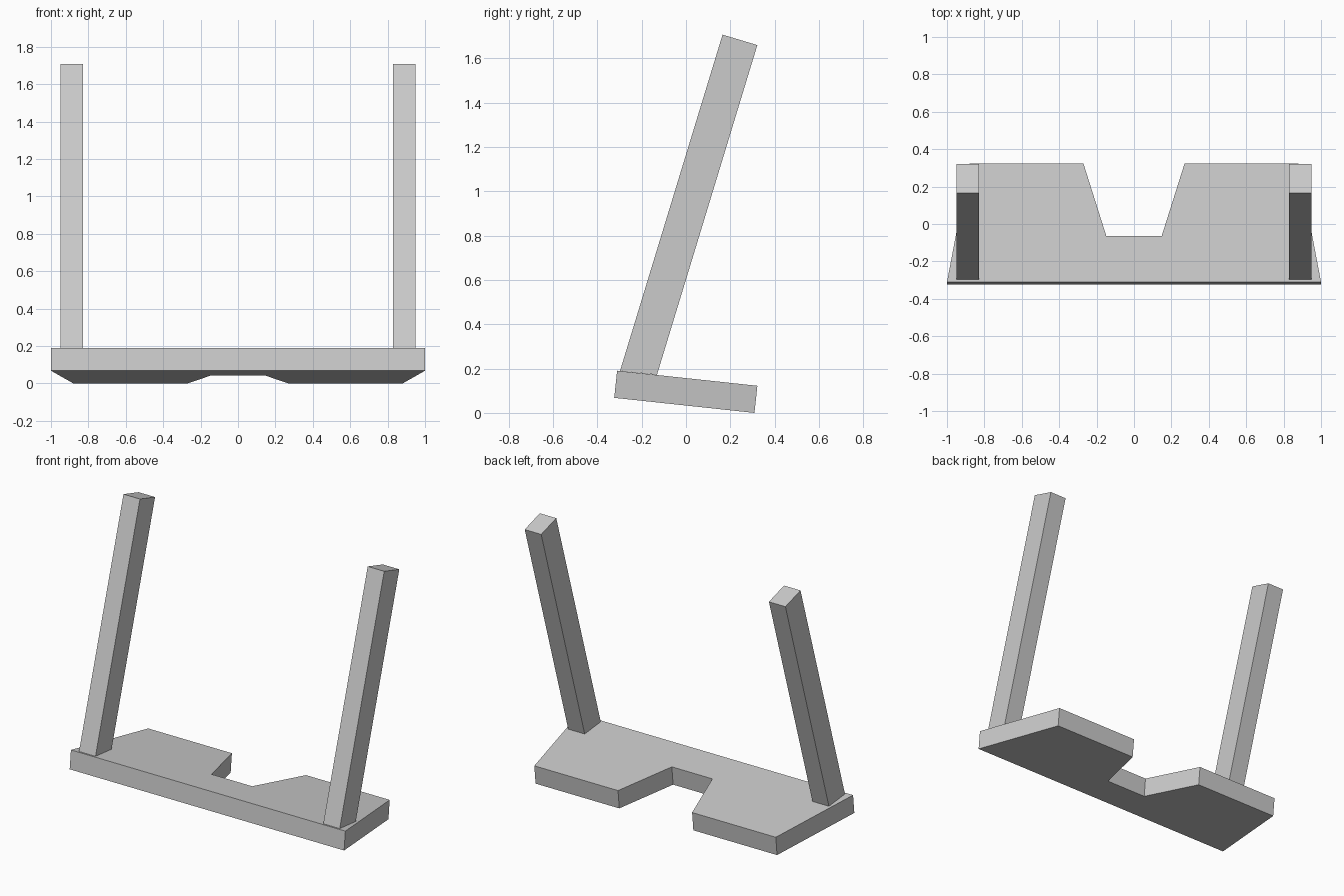
import bpy, bmesh
from mathutils import Vector

if "Cube" in bpy.data.objects:
    bpy.data.objects.remove(bpy.data.objects["Cube"])


def prism(name, points, offset):
    """Solid made by sweeping a flat polygon along an offset."""
    bm = bmesh.new()
    face = bm.faces.new([bm.verts.new(p) for p in points])
    ext = bmesh.ops.extrude_face_region(bm, geom=[face])
    verts = [g for g in ext["geom"] if isinstance(g, bmesh.types.BMVert)]
    bmesh.ops.translate(bm, verts=verts, vec=Vector(offset))
    bmesh.ops.recalc_face_normals(bm, faces=bm.faces)
    mesh = bpy.data.meshes.new(name)
    bm.to_mesh(mesh)
    bm.free()
    obj = bpy.data.objects.new(name, mesh)
    bpy.context.collection.objects.link(obj)
    return obj


# Tilted base plate with a tapered notch in the back edge
front, back = Vector((0, -0.324, 0.068)), Vector((0, 0.309, 0.0))
slope = back - front
normal = Vector((0, -slope.z, slope.y)).normalized() * 0.123
half = [(1.0, 0), (0.88, 1), (0.27, 1), (0.148, 0.39)]   # x, fraction along the slope
outline = half + [(-x, t) for x, t in reversed(half)]
prism("base_plate", [front + slope * t + Vector((x, 0, 0)) for x, t in outline], normal)

# Pair of leaning posts, their feet cut to sit on the plate
side = [(-0.298, 0.189), (-0.131, 0.172), (0.322, 1.66), (0.165, 1.707)]
for label, x in (("left", -0.95), ("right", 0.83)):
    prism(label + "_post", [(x, y, z) for y, z in side], (0.12, 0, 0))
